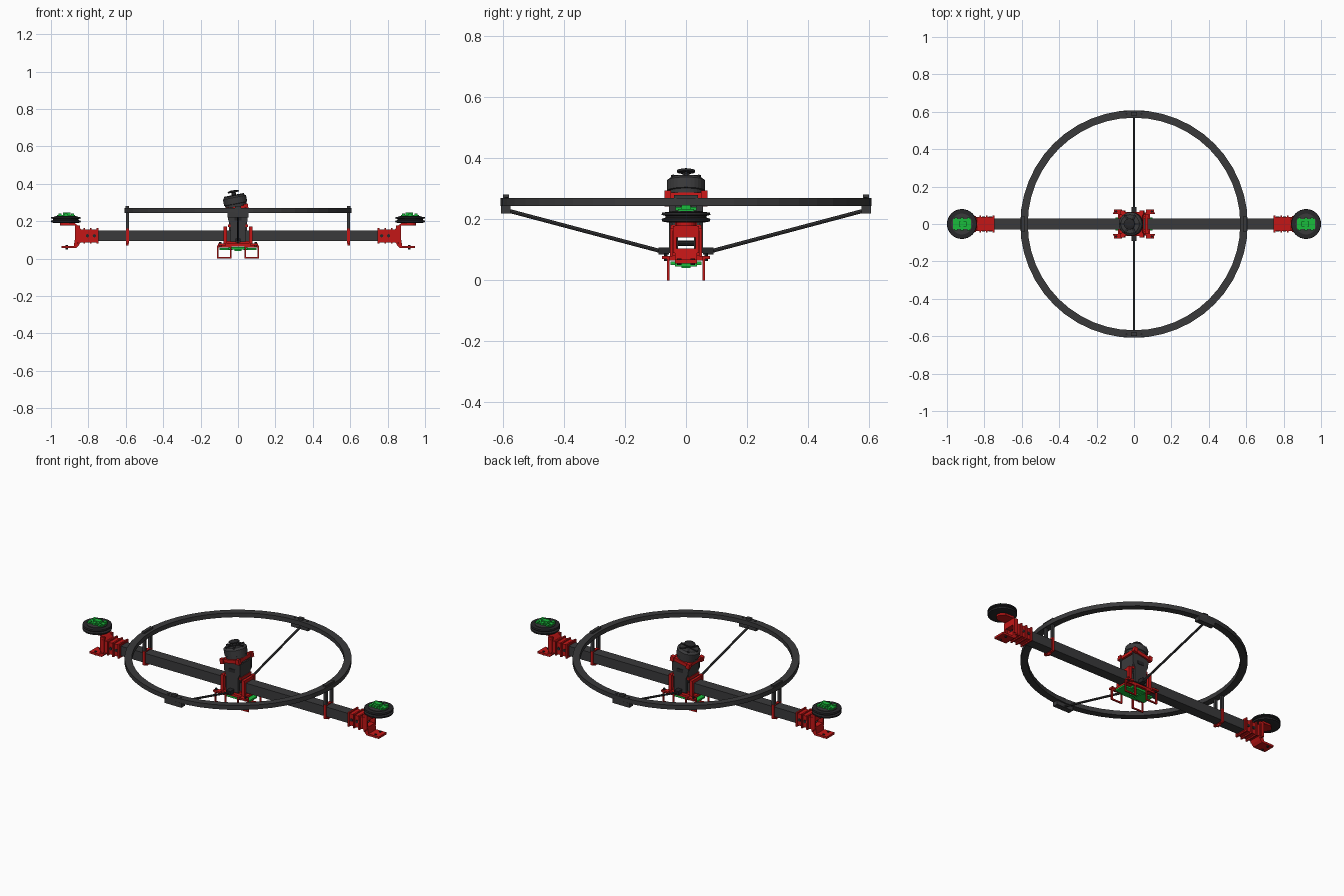
import bpy, bmesh, math
from mathutils import Vector, Matrix

cube = bpy.data.objects.get("Cube")
if cube:
    bpy.data.objects.remove(cube, do_unlink=True)


def material(name, color):
    m = bpy.data.materials.new(name)
    m.use_nodes = True
    m.diffuse_color = (*color, 1)
    m.node_tree.nodes["Principled BSDF"].inputs["Base Color"].default_value = (*color, 1)
    return m


GREY = material("dark grey", (0.042, 0.042, 0.044))
BLACK = material("black", (0.02, 0.02, 0.022))
RED = material("red", (0.55, 0.008, 0.008))
GREEN = material("green", (0.01, 0.5, 0.045))


def finish(name, bm, mat, matrix=None):
    if matrix:
        bm.transform(matrix)
    bmesh.ops.recalc_face_normals(bm, faces=bm.faces)
    mesh = bpy.data.meshes.new(name)
    bm.to_mesh(mesh)
    bm.free()
    mesh.materials.append(mat)
    ob = bpy.data.objects.new(name, mesh)
    bpy.context.collection.objects.link(ob)
    return ob


def box(name, x, y, z, mat, matrix=None):
    """Box from three (low, high) ranges."""
    bm = bmesh.new()
    bmesh.ops.create_cube(bm, size=1)
    for v in bm.verts:
        v.co = [(r[0] + r[1]) / 2 + c * (r[1] - r[0]) for r, c in zip((x, y, z), v.co)]
    return finish(name, bm, mat, matrix)


def lathe(name, profile, sides, mat, matrix=None, closed=False):
    """Revolve (radius, height) points around z."""
    bm = bmesh.new()
    rings = []
    for r, z in profile:
        rings.append([bm.verts.new((r * math.cos(a), r * math.sin(a), z))
                      for a in (2 * math.pi * i / sides for i in range(sides))])
    pairs = list(zip(rings, rings[1:]))
    if closed:
        pairs.append((rings[-1], rings[0]))
    else:
        bm.faces.new(rings[0])
        bm.faces.new(rings[-1])
    for a, b in pairs:
        for i in range(sides):
            j = (i + 1) % sides
            bm.faces.new((a[i], a[j], b[j], b[i]))
    return finish(name, bm, mat, matrix)


def rod(name, p, q, radius, mat, sides=8):
    p, q = Vector(p), Vector(q)
    turn = (q - p).to_track_quat('Z', 'Y').to_matrix().to_4x4()
    return lathe(name, [(radius, 0), (radius, (q - p).length)], sides, mat,
                 Matrix.Translation(p) @ turn)


def extrude(name, outline, half_width, mat, matrix=None):
    """Push an (x, z) outline out along y on both sides."""
    bm = bmesh.new()
    a = [bm.verts.new((x, -half_width, z)) for x, z in outline]
    b = [bm.verts.new((x, half_width, z)) for x, z in outline]
    bm.faces.new(a)
    bm.faces.new(b)
    for i in range(len(a)):
        j = (i + 1) % len(a)
        bm.faces.new((a[i], a[j], b[j], b[i]))
    return finish(name, bm, mat, matrix)


def sleeve(name, x, half_y, z, wall, mat):
    """Open square tube running along x."""
    for s, side in ((-1, "right"), (1, "left")):
        box(f"{name}_{side}_wall", x, sorted((s * half_y, s * (half_y - wall))), z, mat)
    inner = (-half_y + wall, half_y - wall)
    box(name + "_floor", x, inner, (z[0], z[0] + wall), mat)
    box(name + "_roof", x, inner, (z[1] - wall, z[1]), mat)


# Hollow main beam and guard ring
sleeve("beam", (-0.84, 0.84), 0.03, (0.093, 0.15), 0.004, GREY)
lathe("guard_ring", [(0.568, 0.244), (0.608, 0.244), (0.608, 0.27), (0.568, 0.27)], 48, GREY, closed=True)

# Ring struts and end blocks at front and back
for s, end in ((-1, "front"), (1, "back")):
    rod(end + "_strut", (0, s * 0.06, 0.09), (0, s * 0.595, 0.232), 0.0065, GREY)
    box(end + "_ring_block", (-0.055, 0.055), sorted((s * 0.575, s * 0.607)), (0.22, 0.246), GREY)
    box(end + "_ring_clip", (-0.015, 0.015), sorted((s * 0.58, s * 0.6)), (0.262, 0.281), GREY)
    box(end + "_strut_socket", (-0.014, 0.014), sorted((s * 0.055, s * 0.09)), (0.085, 0.108), BLACK)
    for x in (-0.04, 0.04):
        rod(end + "_ring_screw", (x, s * 0.589, 0.268), (x, s * 0.589, 0.273), 0.006, BLACK)

# Everything that repeats on both beam ends
for s, side in ((-1, "right"), (1, "left")):
    def span(a, b):
        return sorted((s * a, s * b))

    # Ring post with red clamp round the beam
    sleeve(side + "_post_clamp", span(0.584, 0.6), 0.036, (0.08, 0.162), 0.006, RED)
    for y in (-0.026, 0.026):
        box(side + "_ring_post", span(0.584, 0.6), (y - 0.008, y + 0.008), (0.155, 0.246), GREY)
    box(side + "_post_cap", span(0.583, 0.601), (-0.04, 0.04), (0.268, 0.28), GREY)
    box(side + "_post_foot", span(0.586, 0.598), (-0.012, 0.012), (0.07, 0.082), RED)

    # Red beam socket with raised ribs
    sleeve(side + "_socket", span(0.745, 0.86), 0.037, (0.087, 0.156), 0.007, RED)
    for i, x in enumerate((0.747, 0.782, 0.817, 0.852)):
        sleeve(f"{side}_socket_rib_{i}", span(x, x + 0.009), 0.045, (0.08, 0.163), 0.009, RED)
    for x in (0.768, 0.805):
        rod(side + "_socket_screw", (s * x, -0.041, 0.122), (s * x, 0.041, 0.122), 0.009, BLACK)

    # Upper and lower bracket arms
    upper = [(0.84, 0.14), (0.872, 0.14), (0.872, 0.178), (0.925, 0.178),
             (0.925, 0.19), (0.872, 0.19), (0.855, 0.175), (0.84, 0.156)]
    lower = [(0.84, 0.105), (0.872, 0.105), (0.878, 0.068), (0.945, 0.068),
             (0.945, 0.056), (0.865, 0.056), (0.852, 0.07), (0.84, 0.09)]
    for label, pts in (("upper", upper), ("lower", lower)):
        extrude(f"{side}_{label}_arm", [(s * x, z) for x, z in pts], 0.036, RED)
    for y in (-0.037, 0.037):
        box(side + "_arm_cheek", span(0.845, 0.872), (y - 0.006, y + 0.006), (0.09, 0.178), RED)
    for y in (-0.022, 0.022):
        rod(side + "_arm_bolt", (s * 0.915, y, 0.05), (s * 0.915, y, 0.072), 0.007, BLACK)

    # Grooved wheel, hub and green board
    at = Matrix.Translation((s * 0.92, 0, 0))
    lathe(side + "_wheel", [(0.06, 0.19), (0.078, 0.193), (0.08, 0.202), (0.068, 0.206),
                            (0.068, 0.212), (0.08, 0.215), (0.078, 0.223), (0.06, 0.224)], 32, BLACK, at)
    lathe(side + "_wheel_top", [(0.056, 0.223), (0.056, 0.227)], 24, GREY, at)
    lathe(side + "_wheel_hub", [(0.032, 0.178), (0.032, 0.192)], 24, RED, at)
    box(side + "_board", span(0.872, 0.968), (-0.026, 0.026), (0.226, 0.234), GREEN)
    for x in (0.885, 0.92, 0.953):
        for y in (-0.024, 0.024):
            box(side + "_board_tab", span(x - 0.008, x + 0.008), (y - 0.01, y + 0.01), (0.23, 0.24), GREEN)
    box(side + "_board_chip", span(0.895, 0.935), (-0.014, 0.014), (0.234, 0.247), GREEN)

    # Landing frames, green base rails and red mast brackets
    for y in (-0.058, 0.058):
        depth = (y - 0.004, y + 0.004)
        for x in (0.036, 0.103):
            box(side + "_leg", span(x, x + 0.008), depth, (0, 0.068), RED)
        box(side + "_leg_foot", span(0.036, 0.111), depth, (0, 0.008), RED)
        box(side + "_leg_top", span(0.036, 0.111), depth, (0.06, 0.07), RED)
        box(side + "_mast_bracket", span(0.058, 0.078), sorted((y * 0.62, y * 0.9)), (0.07, 0.172), RED)
        box(side + "_corner_ear", span(0.065, 0.108), sorted((y * 0.9, y * 1.35)), (0.07, 0.08), RED)
        rod(side + "_ear_bolt", (s * 0.095, y * 1.15, 0.064), (s * 0.095, y * 1.15, 0.09), 0.006, BLACK)
    box(side + "_bracket_bar", span(0.06, 0.076), (-0.05, 0.05), (0.152, 0.17), RED)
    box(side + "_base_rail", span(0.03, 0.1), (-0.036, 0.036), (0.046, 0.056), GREEN)

# Base plate and underside electronics
box("base_plate", (-0.085, 0.085), (-0.06, 0.06), (0.066, 0.08), RED)
box("base_saddle", (-0.07, 0.07), (-0.04, 0.04), (0.08, 0.093), RED)
box("base_board", (-0.05, 0.05), (-0.05, 0.05), (0.05, 0.062), GREEN)
box("base_chip", (-0.018, 0.018), (-0.014, 0.014), (0.04, 0.05), GREEN)

# Mast side panels rising from the beam
panel = [(-0.04, 0.09), (0.04, 0.09), (0.04, 0.18), (0.052, 0.205), (0.052, 0.268), (-0.056, 0.256), (-0.052, 0.205), (-0.04, 0.18)]
for y in (-0.05, 0.05):
    extrude("mast_panel", panel, 0.005, GREY, Matrix.Translation((0, y, 0)))
    box("mast_panel_trim", (-0.02, 0.02), (y - 0.008, y + 0.008), (0.205, 0.225), BLACK)
for x in (-0.045, 0.045):
    box("mast_end_panel", (x - 0.004, x + 0.004), (-0.046, 0.046), (0.15, 0.258), GREY)
    box("mast_red_band", (x - 0.008, x + 0.008), (-0.05, 0.05), (0.168, 0.182), RED)

# Tilted motor mount, motor and finned cap
tilt = Matrix.Translation((-0.008, 0, 0.27)) @ Matrix.Rotation(math.radians(-11), 4, 'Y')
box("motor_mount", (-0.056, 0.056), (-0.064, 0.064), (-0.012, 0.008), RED, tilt)
for x in (-0.052, 0.052):
    for y in (-0.06, 0.06):
        box("motor_mount_corner", (x - 0.011, x + 0.011), (y - 0.011, y + 0.011), (-0.016, 0.013), RED, tilt)
lathe("motor", [(0.058, 0.008), (0.058, 0.022), (0.063, 0.024), (0.063, 0.058), (0.05, 0.068)], 28, GREY, tilt)
for i in range(6):
    box("motor_fin", (0.012, 0.054), (-0.006, 0.006), (0.062, 0.072), BLACK,
        tilt @ Matrix.Rotation(math.radians(60 * i), 4, 'Z'))
lathe("motor_shaft", [(0.012, 0.066), (0.012, 0.084), (0.03, 0.086), (0.03, 0.093), (0.014, 0.097)], 12, BLACK, tilt)
